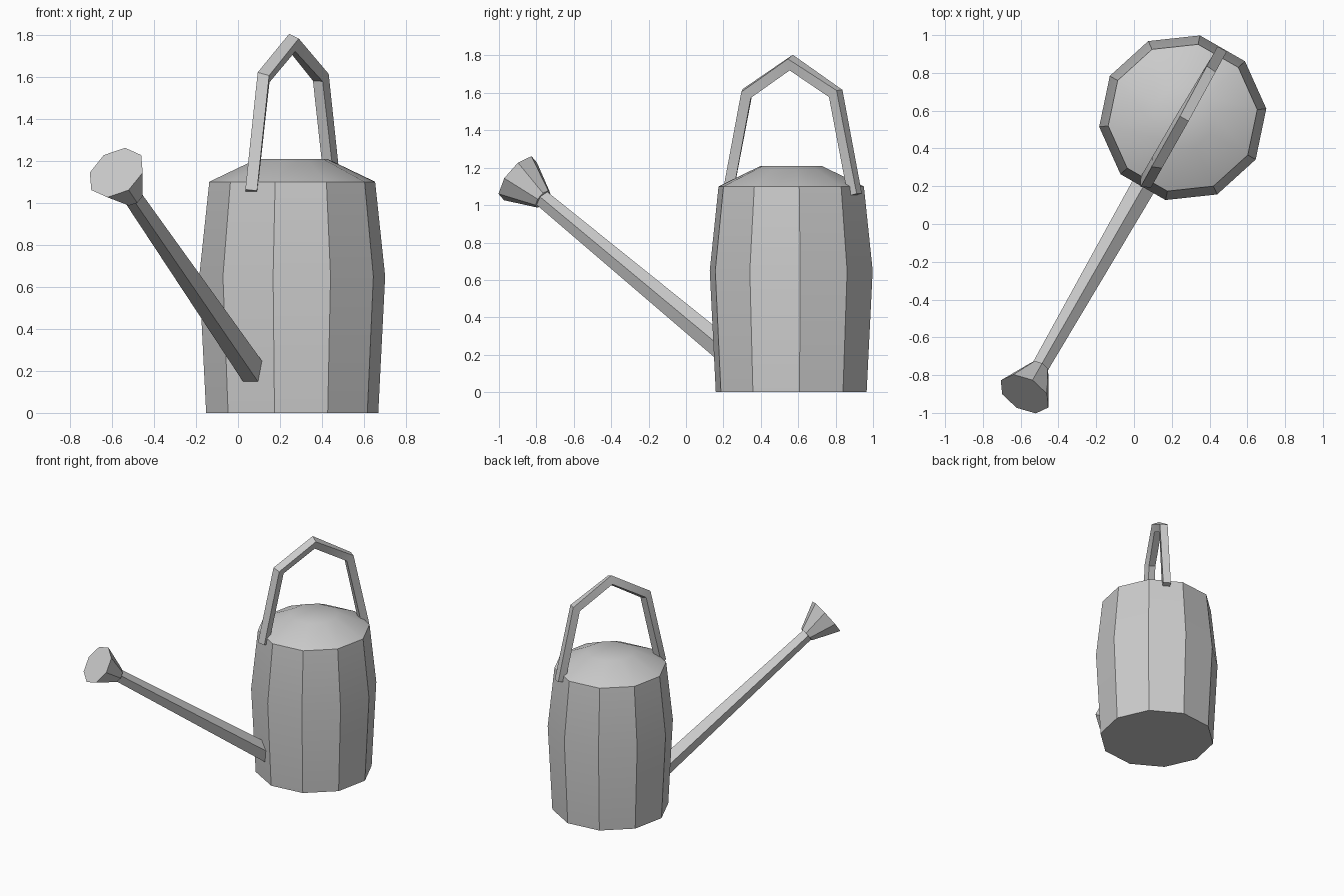
import bpy, bmesh, math
from mathutils import Vector, Matrix

if "Cube" in bpy.data.objects:
    bpy.data.objects.remove(bpy.data.objects["Cube"])

CENTRE = Vector((0.258, 0.5625, 0))
YAW = math.radians(240.2)                      # direction the spout points
OUT = Vector((math.cos(YAW), math.sin(YAW), 0))
SIDE = Vector((-OUT.y, OUT.x, 0))
UP = Vector((0, 0, 1))

grey = bpy.data.materials.new("light_grey_metal")
grey.diffuse_color = (0.6, 0.6, 0.6, 1)
grey.use_nodes = True
grey.node_tree.nodes["Principled BSDF"].inputs["Base Color"].default_value = grey.diffuse_color


def loft(name, rings):
    """Skin a closed solid over equal-sized rings of points."""
    bm = bmesh.new()
    loops = [[bm.verts.new(p) for p in ring] for ring in rings]
    n = len(loops[0])
    for a, b in zip(loops, loops[1:]):
        for i in range(n):
            j = (i + 1) % n
            bm.faces.new((a[i], a[j], b[j], b[i]))
    bm.faces.new(loops[0][::-1])
    bm.faces.new(loops[-1])
    bmesh.ops.recalc_face_normals(bm, faces=bm.faces)
    mesh = bpy.data.meshes.new(name)
    bm.to_mesh(mesh)
    bm.free()
    mesh.materials.append(grey)
    ob = bpy.data.objects.new(name, mesh)
    bpy.context.collection.objects.link(ob)
    bpy.ops.object.select_all(action='DESELECT')
    ob.select_set(True)
    bpy.context.view_layer.objects.active = ob
    bpy.ops.object.shade_smooth_by_angle(angle=math.radians(30))
    return ob


def ring(centre, ax, ay, radius, sides, phase=0.0):
    return [centre + radius * (ax * math.cos(phase + i * math.tau / sides)
                               + ay * math.sin(phase + i * math.tau / sides))
            for i in range(sides)]


# Barrel with its shallow domed lid: ten sides, one side facing the spout
loft("can_body", [ring(CENTRE + UP * z, OUT, SIDE, r, 10, math.pi / 10)
                  for r, z in ((0.412, 0), (0.445, 0.65), (0.397, 1.1), (0.17, 1.208))])


# Spout: tapered five-sided tube with a ridge on top
def along(u):
    return CENTRE + OUT * u + UP * (0.22 + 0.72 * (u - 0.402))


axis = (along(1) - along(0)).normalized()
rise = SIDE.cross(axis)
if rise.z < 0:
    rise = -rise
loft("spout", [ring(along(u), SIDE, rise, r, 5, math.pi / 2)
               for u, r in ((0.34, 0.07), (1.55, 0.047))])

# Flared eight-sided sprinkler head
loft("sprinkler_head", [ring(along(u), SIDE, rise, r, 8)
                        for u, r in ((1.53, 0.056), (1.685, 0.145))])

# Handle: square bar bent over the lid, twisting slightly towards the front
path = [(0.392, 1.055, 28), (0.274, 1.597, 25), (0, 1.762, 20),
        (-0.274, 1.597, 5), (-0.392, 1.055, 0)]
pts = [CENTRE + OUT * u + UP * z for u, z, _ in path]
rings = []
for i, p in enumerate(pts):
    before = (p - pts[i - 1]).normalized() if i else None
    after = (pts[i + 1] - p).normalized() if i < len(pts) - 1 else None
    before, after = before or after, after or before
    tangent = (before + after).normalized()
    widen = 1 / tangent.dot(after)             # keep the bar even at mitres
    normal = tangent.cross(SIDE)
    if normal.dot(p - (CENTRE + UP * 1.1)) < 0:
        normal = -normal
    t = math.radians(path[i][2])
    h = 0.028
    corners = []
    for a, b in ((1, 1), (1, -1), (-1, -1), (-1, 1)):
        n = h * (a * math.cos(t) - b * math.sin(t))
        s = h * (a * math.sin(t) + b * math.cos(t))
        corners.append(p + normal * n * widen + SIDE * s)
    rings.append(corners)
loft("handle", rings)
